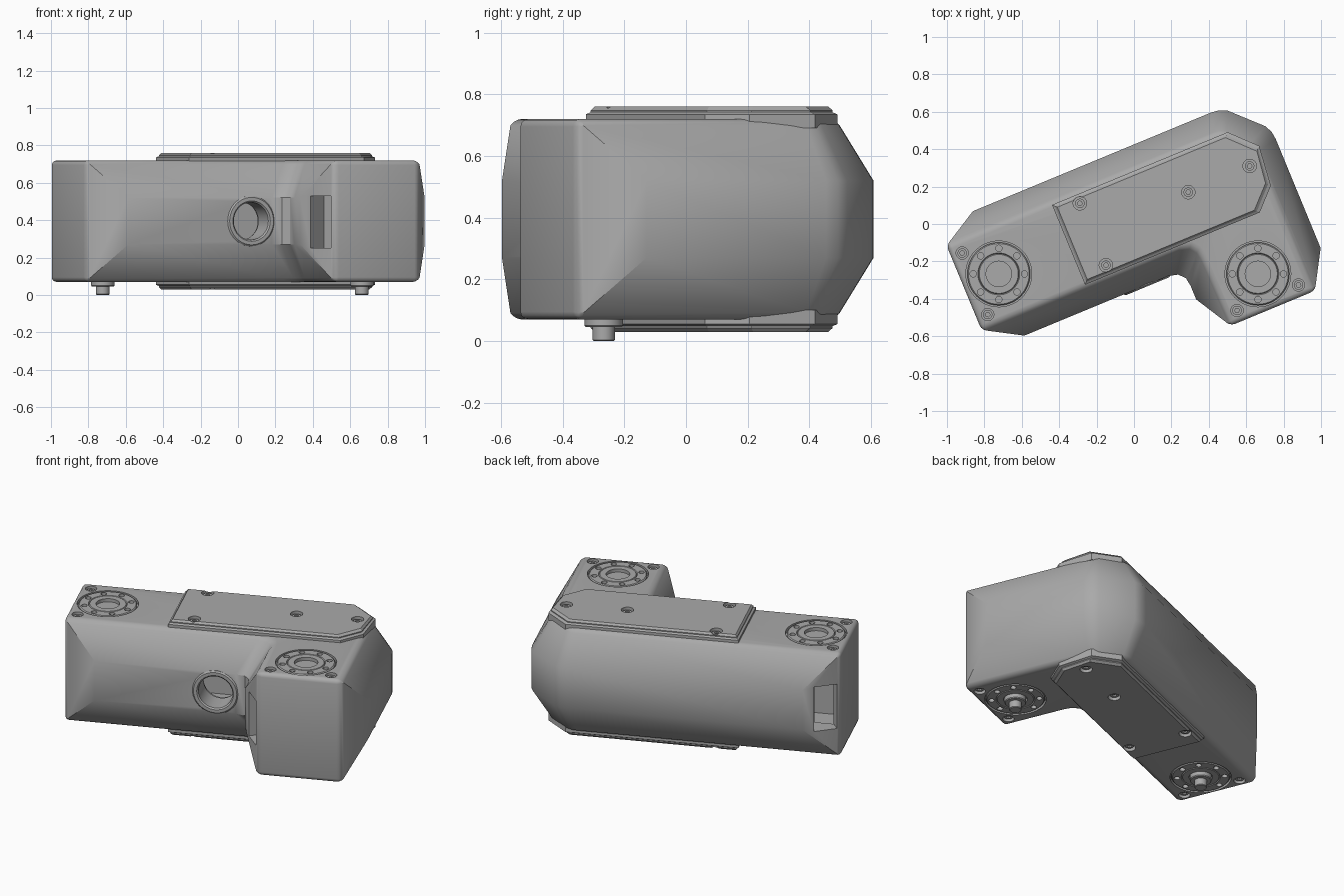
import bpy, bmesh, math
from mathutils import Matrix, Vector

if "Cube" in bpy.data.objects:
    bpy.data.objects.remove(bpy.data.objects["Cube"])

ANGLE = math.radians(22.5)      # plan rotation of the whole housing
MID = 0.395                     # height of the symmetry plane
LOW, HIGH = 0.07, 0.72          # housing bottom and top

grey = bpy.data.materials.new("cast_grey")
grey.use_nodes = True
grey.diffuse_color = (0.4, 0.4, 0.4, 1)
grey.node_tree.nodes["Principled BSDF"].inputs["Base Color"].default_value = (0.4, 0.4, 0.4, 1)


def finish(name, bm):
    bmesh.ops.recalc_face_normals(bm, faces=bm.faces)
    mesh = bpy.data.meshes.new(name)
    bm.to_mesh(mesh)
    bm.free()
    mesh.materials.append(grey)
    obj = bpy.data.objects.new(name, mesh)
    bpy.context.collection.objects.link(obj)
    obj.rotation_euler.z = ANGLE
    return obj


def activate(obj):
    bpy.context.view_layer.update()
    bpy.ops.object.select_all(action='DESELECT')
    obj.select_set(True)
    bpy.context.view_layer.objects.active = obj


def smooth(obj, degrees=35):
    activate(obj)
    bpy.ops.object.shade_smooth_by_angle(angle=math.radians(degrees))


def round_edges(obj, width, segments, degrees):
    activate(obj)
    mod = obj.modifiers.new("round", 'BEVEL')
    mod.width, mod.segments = width, segments
    mod.limit_method, mod.angle_limit = 'ANGLE', math.radians(degrees)
    bpy.ops.object.modifier_apply(modifier=mod.name)


def cut(obj, bm):
    cutter = finish("cutter", bm)
    cutter.hide_render = True
    activate(obj)
    mod = obj.modifiers.new("cut", 'BOOLEAN')
    mod.operation, mod.solver, mod.object = 'DIFFERENCE', 'EXACT', cutter
    bpy.ops.object.modifier_apply(modifier=mod.name)
    bpy.data.objects.remove(cutter)


def loft(rings):
    """Closed solid through rings of equal length."""
    bm = bmesh.new()
    loops = [[bm.verts.new(p) for p in ring] for ring in rings]
    n = len(loops[0])
    for a, b in zip(loops, loops[1:]):
        for i in range(n):
            bm.faces.new((a[i], a[(i + 1) % n], b[(i + 1) % n], b[i]))
    bm.faces.new(loops[0])
    bm.faces.new(loops[-1])
    bmesh.ops.remove_doubles(bm, verts=bm.verts, dist=1e-5)
    return bm


def box(center, size, turn=0.0):
    bm = bmesh.new()
    bmesh.ops.create_cube(bm, size=1, matrix=Matrix.Translation(center)
                          @ Matrix.Rotation(turn, 4, 'Z') @ Matrix.Diagonal((*size, 1)))
    return bm


def rods(spots, radius, z0, z1, segments=24):
    bm = bmesh.new()
    for u, v in spots:
        bmesh.ops.create_cone(bm, cap_ends=True, segments=segments, radius1=radius, radius2=radius,
                              depth=abs(z1 - z0), matrix=Matrix.Translation((u, v, (z0 + z1) / 2)))
    return bm


def lathe(name, profile, place):
    """Revolve (radius, height) points around a local z axis."""
    bm = bmesh.new()
    verts = [bm.verts.new((r, 0, z)) for r, z in profile]
    edges = [bm.edges.new(p) for p in zip(verts, verts[1:])]
    bmesh.ops.spin(bm, geom=verts + edges, cent=(0, 0, 0), axis=(0, 0, 1),
                   angle=math.tau, steps=48)
    bmesh.ops.remove_doubles(bm, verts=bm.verts, dist=1e-5)
    bmesh.ops.transform(bm, matrix=place, verts=bm.verts)
    return finish(name, bm)


# Housing: L-shaped plan, wide at mid height, narrow at top and bottom
ends_a = [(-0.97, -0.211), (-0.97, 0.277)]
ends_b = [(0.757, -0.7), (0.269, -0.7)]
wide = [ends_a[1], (-0.77, 0.393), (0.61, 0.393), (0.655, 0.387), (0.695, 0.368),
        (0.849, 0.214), (0.868, 0.174), (0.874, 0.13), (0.873, -0.5), ends_b[0],
        ends_b[1], (0.153, -0.5), (0.153, -0.42), (0.146, -0.375), (0.115, -0.34), (0.06, -0.327),
        (-0.77, -0.327), ends_a[0]]
narrow = [ends_a[1], ends_a[1], (0.58, 0.277), (0.61, 0.273), (0.64, 0.258),
          (0.738, 0.16), (0.753, 0.13), (0.757, 0.1), ends_b[0], ends_b[0],
          ends_b[1], ends_b[1], (0.269, -0.3), (0.262, -0.26), (0.235, -0.225), (0.18, -0.211),
          ends_a[0], ends_a[0]]
levels = ((narrow, LOW), (wide, 0.27), (wide, 0.52), (narrow, HIGH))
bm = loft([[(u, v, z) for u, v in ring] for ring, z in levels])
bmesh.ops.dissolve_limit(bm, angle_limit=0.01, verts=bm.verts, edges=bm.edges)
housing = finish("housing", bm)
round_edges(housing, 0.025, 3, 50)

# Hollow inside
cut(housing, box((-0.11, 0.033, MID), (1.62, 0.4, 0.55)))
cut(housing, box((0.513, -0.25, MID), (0.38, 0.8, 0.55)))

# Cable windows in one tapered cheek of each arm
for end, side in ((ends_a[1], wide[1]), (ends_b[1], wide[11])):
    e, s = Vector(end), Vector(side)
    d = e - s
    c = s.lerp(e, 0.6)
    cut(housing, box((c.x, c.y, 0.39), (d.length * 0.6, 0.24, 0.28), math.atan2(d.y, d.x)))

# Round port on the inner side of the long arm
port = Matrix.Translation((-0.06, -0.327, MID)) @ Matrix.Rotation(math.pi / 2, 4, 'X')
bm = rods([(0, 0)], 0.105, -0.18, 0.1, 48)
bmesh.ops.transform(bm, matrix=port, verts=bm.verts)
cut(housing, bm)
port_ring = lathe("port_ring", [(0.1, -0.14), (0.135, -0.14), (0.135, 0.0), (0.127, 0.008),
                                (0.108, 0.008), (0.1, 0.0), (0.1, -0.14)], port)
smooth(port_ring)

# Details that repeat on top and underside
flanges = (("left_end", -0.77, 0.03, math.pi), ("right_end", 0.51, -0.5, -math.pi / 2))
cover_screws = [(-0.225, 0.213), (0.333, 0.046), (0.69, 0.05), (-0.223, -0.146)]
end_screws = [(u + 0.138 * math.cos(t) - k * math.sin(t), v + 0.138 * math.sin(t) + k * math.cos(t))
              for _, u, v, t in flanges for k in (-0.178, 0.178)]
outline = [(-0.366, -0.2), (0.645, -0.2), (0.755, -0.09), (0.778, 0.13), (0.65, 0.262), (-0.366, 0.262)]
mid_point = Vector((0.2, 0.03))


def inset(amount):
    """Shrink the cover outline towards its middle."""
    return [(u - math.copysign(amount, u - mid_point.x), v - math.copysign(amount, v - mid_point.y))
            for u, v in outline]


for side, s in (("top", 1), ("bottom", -1)):
    def z(h, s=s):
        return MID + s * (h - MID)

    # Cover plate with stepped edge
    steps = ((0, 0.69), (0, 0.735), (0.012, 0.742), (0.012, 0.748), (0.022, 0.76))
    cover = finish(side + "_cover", loft([[(u, v, z(h)) for u, v in inset(a)] for a, h in steps]))
    cut(cover, rods(cover_screws, 0.036, z(0.735), z(0.8)))
    smooth(cover, 20)

    # Screw heads
    cut(housing, rods(end_screws, 0.033, z(0.695), z(0.8)))
    for name, spots, base in (("cover", cover_screws, 0.73), ("end", end_screws, 0.69)):
        screws = finish(f"{side}_{name}_screws", rods(spots, 0.025, z(base), z(base + 0.018)))
        cut(screws, rods(spots, 0.013, z(base + 0.008), z(base + 0.05), 6))
        smooth(screws)

    # Round mounting flanges set in the arm ends
    cut(housing, rods([f[1:3] for f in flanges], 0.176, z(0.7), z(0.8), 48))
    for name, u, v, turn in flanges:
        profile = [(0, 0.69), (0.168, 0.69), (0.168, 0.714), (0.162, 0.72), (0.112, 0.72),
                   (0.108, 0.714), (0.104, 0.72), (0.068, 0.72), (0.068, 0.7), (0, 0.7)]
        flange = lathe(f"{side}_{name}_flange", [(r, z(h)) for r, h in profile],
                       Matrix.Translation((u, v, 0)))
        bolts = [(u + 0.137 * math.cos(k * math.pi / 4 + math.pi / 8),
                  v + 0.137 * math.sin(k * math.pi / 4 + math.pi / 8)) for k in range(8)]
        cut(flange, rods(bolts, 0.017, z(0.7), z(0.8), 16))
        smooth(flange)

# Locating pegs under both flanges
for name, u, v, _ in flanges:
    peg = lathe(name + "_peg", [(0, 0.1), (0.062, 0.1), (0.062, 0.05), (0.058, 0.045), (0.036, 0.045),
                                (0.036, 0.004), (0.032, 0.0), (0, 0.0)], Matrix.Translation((u, v, 0)))
    smooth(peg)

smooth(housing, 32)
